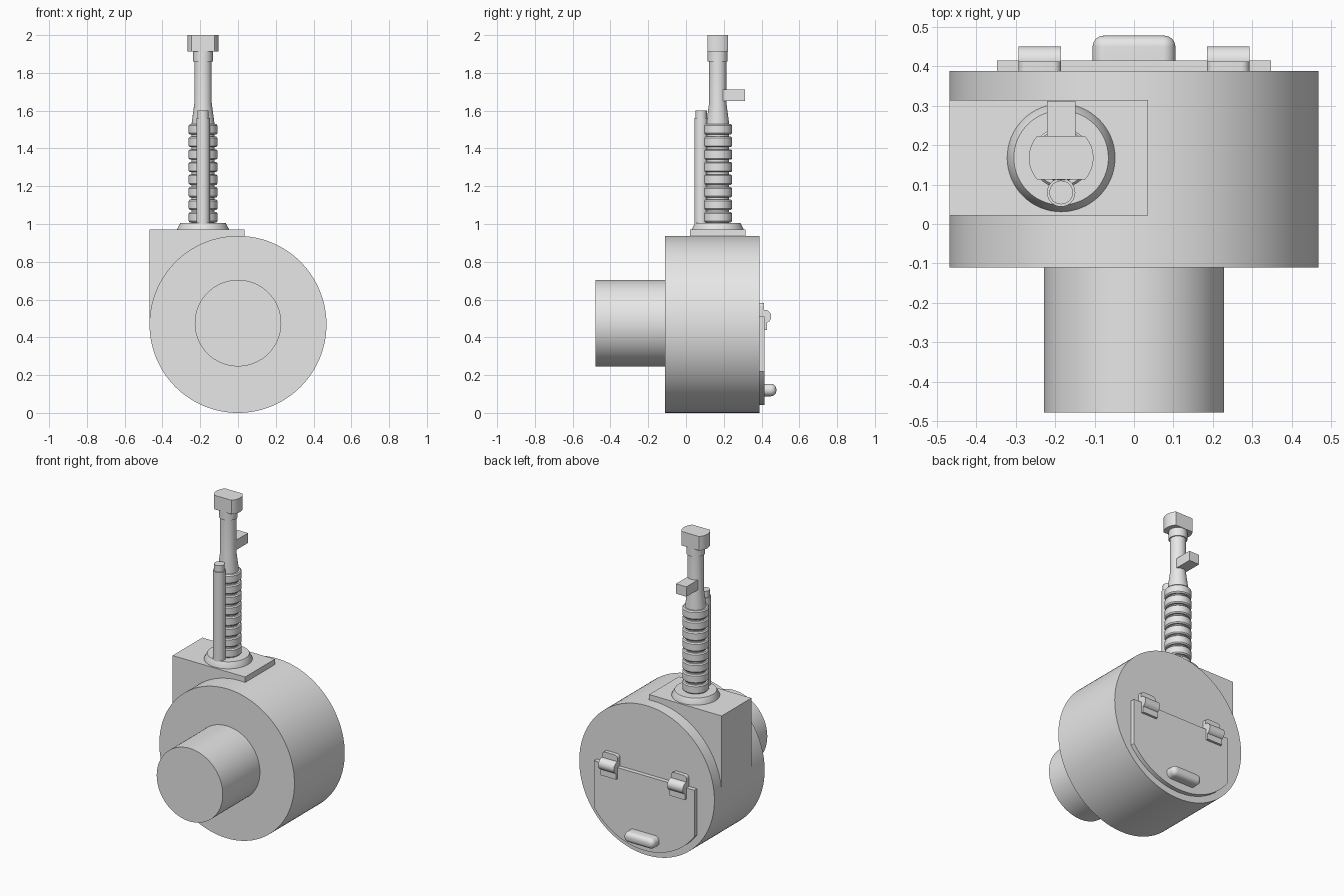
import bpy, bmesh, math
from mathutils import Matrix

cube = bpy.data.objects.get("Cube")
if cube:
    bpy.data.objects.remove(cube)

grey = bpy.data.materials.new("plain_grey")
grey.use_nodes = True
colour = (0.8, 0.8, 0.8, 1)
grey.diffuse_color = colour
grey.node_tree.nodes["Principled BSDF"].inputs["Base Color"].default_value = colour


def finish(name, bm, smooth=True):
    bmesh.ops.recalc_face_normals(bm, faces=bm.faces)
    mesh = bpy.data.meshes.new(name)
    bm.to_mesh(mesh)
    bm.free()
    mesh.materials.append(grey)
    ob = bpy.data.objects.new(name, mesh)
    bpy.context.collection.objects.link(ob)
    if smooth:
        bpy.ops.object.select_all(action='DESELECT')
        ob.select_set(True)
        bpy.context.view_layer.objects.active = ob
        bpy.ops.object.shade_smooth_by_angle(angle=math.radians(30))
    return ob


def lathe(name, profile, loc, along_y=False, steps=64):
    """Spin (radius, height) points round an axis and cap both ends."""
    bm = bmesh.new()
    rings = [[bm.verts.new((r * math.cos(2 * math.pi * i / steps),
                            r * math.sin(2 * math.pi * i / steps), h))
              for i in range(steps)] for r, h in profile]
    for a, b in zip(rings, rings[1:]):
        for i in range(steps):
            j = (i + 1) % steps
            bm.faces.new((a[i], a[j], b[j], b[i]))
    bm.faces.new(rings[0])
    bm.faces.new(rings[-1])
    if along_y:
        bm.transform(Matrix.Rotation(-math.pi / 2, 4, 'X'))
    bm.transform(Matrix.Translation(loc))
    return finish(name, bm)


def box(name, lo, hi):
    bm = bmesh.new()
    bmesh.ops.create_cube(bm, size=1)
    for v in bm.verts:
        v.co = [(a + b) / 2 + c * (b - a) for a, b, c in zip(lo, hi, v.co)]
    return finish(name, bm, False)


def prism(name, outline, depth):
    """Extrude a closed 3D outline along the depth vector."""
    bm = bmesh.new()
    face = bm.faces.new([bm.verts.new(p) for p in outline])
    new = bmesh.ops.extrude_face_region(bm, geom=[face])["geom"]
    bmesh.ops.translate(bm, vec=depth, verts=[v for v in new if isinstance(v, bmesh.types.BMVert)])
    if face.is_valid and len(face.link_loops if hasattr(face, "link_loops") else face.loops) == 0:
        bm.faces.remove(face)
    return finish(name, bm)


def rounded(name, lo, hi, corner, rim, top_only=False):
    """Box rounded at its corners seen from the back, then along its rear rim."""
    bm = bmesh.new()
    bmesh.ops.create_cube(bm, size=1)
    for v in bm.verts:
        v.co = [(a + b) / 2 + c * (b - a) for a, b, c in zip(lo, hi, v.co)]
    mid = (lo[2] + hi[2]) / 2
    edges = [e for e in bm.edges if abs(e.verts[0].co.y - e.verts[1].co.y) > 1e-4
             and (not top_only or e.verts[0].co.z > mid)]
    bmesh.ops.bevel(bm, geom=edges, offset=corner, segments=8, profile=0.5, affect='EDGES')
    if rim:
        edges = [e for e in bm.edges if all(v.co.y > hi[1] - 1e-4 for v in e.verts)]
        bmesh.ops.bevel(bm, geom=edges, offset=rim, segments=8, profile=0.5, affect='EDGES')
    return finish(name, bm)


# Drum housing, motor and outlet
CZ = 0.4685
lathe("drum_housing", [(CZ, -0.11), (CZ, 0.388)], (0, 0, CZ), True, 128)
lathe("motor", [(0.229, -0.478), (0.229, -0.1)], (0, 0, 0.475), True, 96)
box("outlet_duct", (-0.468, 0.021, CZ), (0.035, 0.315, 0.97))

# Column standing on the outlet
AX, AY = -0.185, 0.168
lathe("flange", [(0.137, 0.965), (0.137, 0.973), (0.12, 1.006)], (AX, AY, 0))
ribs = [(0.06, 1.0)]
pitch = 0.0665
for i in range(8):
    z = 1.008 + i * pitch
    ribs += [(0.06, z), (0.07, z), (0.076, z + 0.007),
             (0.076, z + 0.048), (0.07, z + 0.055), (0.06, z + 0.055)]
lathe("ribbed_column", ribs, (AX, AY, 0))
lathe("upper_tube", [(0.06, 1.52), (0.06, 1.535), (0.046, 1.64), (0.046, 1.87)], (AX, AY, 0))
lathe("collar", [(0.053, 1.86), (0.053, 1.92)], (AX, AY, 0))

# Head: a disc with its front and rear cut flat
a = math.asin(0.055 / 0.082)
arc = [-a + 2 * a * i / 16 for i in range(17)]
arc += [t + math.pi for t in arc]
prism("head", [(AX + 0.082 * math.cos(t), AY + 0.082 * math.sin(t), 1.912) for t in arc], (0, 0, 0.088))

box("rear_lug", (-0.221, AY, 1.65), (-0.149, 0.312, 1.712))
lathe("side_rod", [(0.036, 1.0), (0.036, 1.56), (0.03, 1.56), (0.03, 1.6)], (AX, 0.08, 0), steps=40)

# Access door with a curved lower edge
R, W = 0.428, 0.348
t = math.acos(W / R)
curve = [-t - (math.pi - 2 * t) * i / 40 for i in range(41)]
door = [(-W, 0.38, 0.51), (W, 0.38, 0.51)]
door += [(R * math.cos(k), 0.38, CZ + R * math.sin(k)) for k in curve]
prism("access_door", door, (0, 0.035, 0))
rounded("door_handle", (-0.105, 0.4, 0.088), (0.105, 0.478, 0.154), 0.032, 0.028)

# Hinges
for side, x in (("left", 0.239), ("right", -0.239)):
    lo, hi = x - 0.054, x + 0.054
    rounded(side + "_hinge_upper_leaf", (lo, 0.38, 0.51), (hi, 0.413, 0.583), 0.02, 0, True)
    box(side + "_hinge_lower_leaf", (lo, 0.41, 0.44), (hi, 0.43, 0.51))
    lathe(side + "_hinge_barrel", [(0.036, lo), (0.036, hi)], (0, 0.415, 0.51), True, 40)
    barrel = bpy.data.objects[side + "_hinge_barrel"]
    barrel.data.transform(Matrix.Translation((x, 0.415, 0.51)) @ Matrix.Rotation(-math.pi / 2, 4, 'Z')
                          @ Matrix.Translation((0, -0.415 - x, -0.51)))
